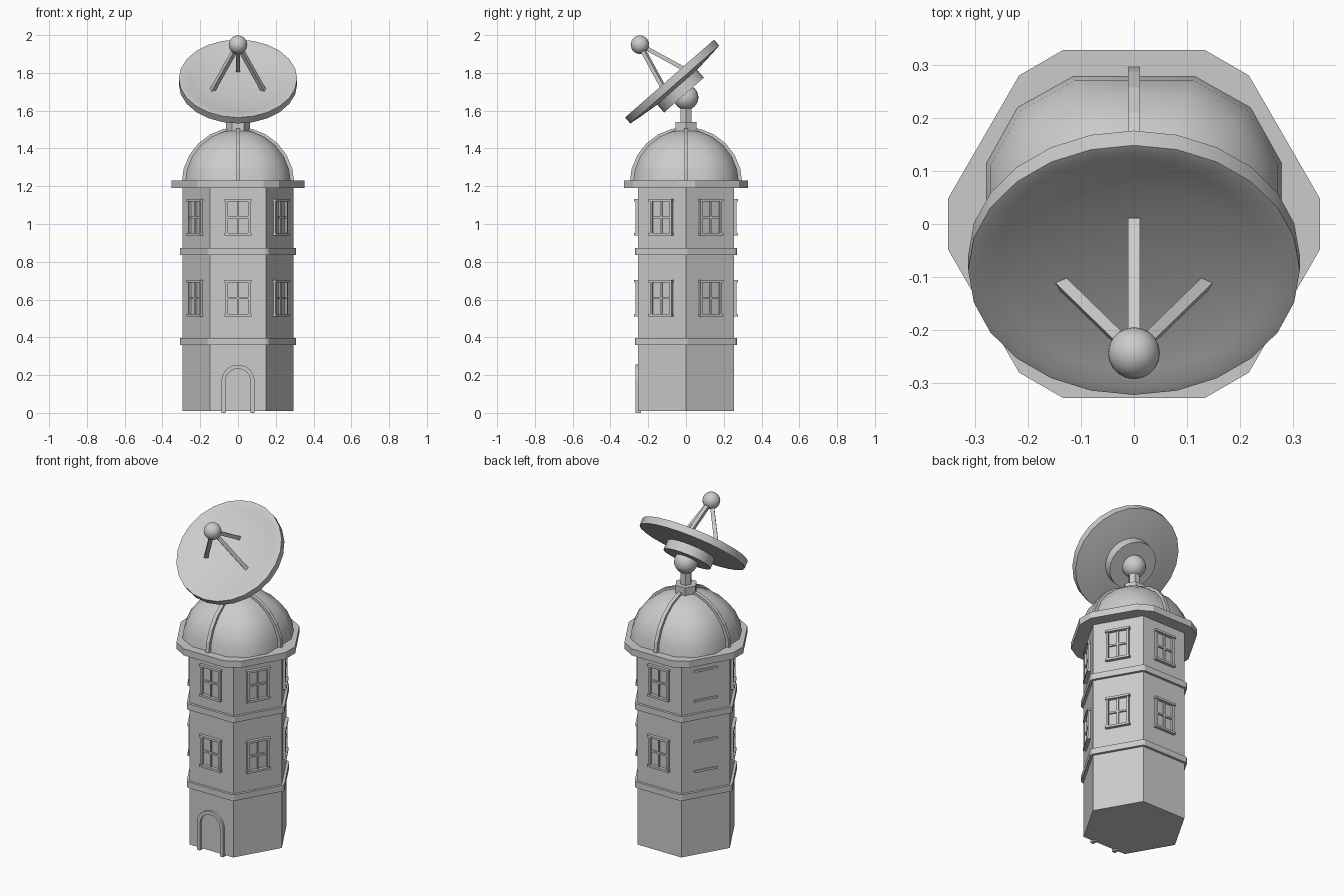
import bpy, bmesh
from math import sin, cos, pi, radians, sqrt
from mathutils import Vector, Matrix

if "Cube" in bpy.data.objects:
    bpy.data.objects.remove(bpy.data.objects["Cube"])


def finish(name, bm, smooth=False, matrix=None):
    bmesh.ops.recalc_face_normals(bm, faces=bm.faces)
    if matrix:
        bm.transform(matrix)
    me = bpy.data.meshes.new(name)
    bm.to_mesh(me)
    bm.free()
    ob = bpy.data.objects.new(name, me)
    bpy.context.collection.objects.link(ob)
    if smooth:
        bpy.ops.object.select_all(action='DESELECT')
        ob.select_set(True)
        bpy.context.view_layer.objects.active = ob
        bpy.ops.object.shade_smooth_by_angle(angle=radians(40))
    return ob


def add_box(bm, center, size, rot=None):
    m = Matrix.Translation(center) @ (rot or Matrix()) @ Matrix.Diagonal((*size, 1))
    bmesh.ops.create_cube(bm, size=1, matrix=m)


def hexagon(apothem, chamfer=0):
    r = apothem * 2 / sqrt(3)
    pts = [Vector((r * cos(i * pi / 3), r * sin(i * pi / 3))) for i in range(6)]
    if not chamfer:
        return pts
    out = []
    for i, p in enumerate(pts):
        for q in (pts[i - 1], pts[(i + 1) % 6]):
            out.append(p + (q - p).normalized() * chamfer)
    return out


def extrude(bm, pts, vec):
    """Closed polygon of 3D points pulled along vec."""
    f = bm.faces.new([bm.verts.new(p) for p in pts])
    new = bmesh.ops.extrude_face_region(bm, geom=[f], use_keep_orig=True)['geom']
    bmesh.ops.translate(bm, vec=vec, verts=[v for v in new if isinstance(v, bmesh.types.BMVert)])


def prism(name, pts, z0, z1):
    bm = bmesh.new()
    extrude(bm, [(p[0], p[1], z0) for p in pts], (0, 0, z1 - z0))
    return finish(name, bm)


def ball(name, center, r):
    bm = bmesh.new()
    bmesh.ops.create_uvsphere(bm, u_segments=20, v_segments=12, radius=r)
    return finish(name, bm, True, Matrix.Translation(center))


def lathe(name, profile, n, matrix):
    """Profile of (radius, height), starting and ending on the axis."""
    bm = bmesh.new()
    rings = []
    for r, z in profile:
        k = n if r else 1
        rings.append([bm.verts.new((r * cos(2 * pi * i / n), r * sin(2 * pi * i / n), z)) for i in range(k)])
    for a, b in zip(rings, rings[1:]):
        for i in range(n):
            j = (i + 1) % n
            vs = [a[i % len(a)], a[j % len(a)], b[j % len(b)], b[i % len(b)]]
            bm.faces.new(list(dict.fromkeys(vs)))
    return finish(name, bm, True, matrix)


# hexagonal tower, string courses and cornice
AP = 0.255
prism("tower_body", hexagon(AP), 0.01, 1.2)
for i, z in enumerate((0.36, 0.835)):
    prism(f"band_{i + 1}", hexagon(0.27, 0.01), z, z + 0.037)
prism("cornice", hexagon(0.328, 0.055), 1.19, 1.23)

# windows on every side, two storeys
for k in range(6):
    ang = radians(30 + 60 * k)
    d = AP - (0.012 if k == 2 else 0)
    for s, z in enumerate((0.607, 1.035)):
        bm = bmesh.new()
        for sy in (-1, 1):
            add_box(bm, (d, sy * 0.06, z), (0.026, 0.013, 0.17))
            add_box(bm, (d, 0, z + sy * 0.09), (0.038, 0.142, 0.013))
        add_box(bm, (d, 0, z), (0.018, 0.01, 0.17))
        add_box(bm, (d, 0, z), (0.018, 0.12, 0.01))
        finish(f"window_{k + 1}_{s + 1}", bm, False, Matrix.Rotation(ang, 4, 'Z'))

# arched door surround
bm = bmesh.new()


def arch(r):
    pts = [(r, 0.0)] + [(r * cos(pi * i / 12), 0.167 + r * sin(pi * i / 12)) for i in range(13)] + [(-r, 0.0)]
    return [(x, -0.268, z) for x, z in pts]


extrude(bm, arch(0.088) + arch(0.067)[::-1], (0, 0.03, 0))
finish("door_surround", bm)

# four-lobed dome
bm = bmesh.new()
N, RINGS, ZC = 16, 6, 1.215
rows = []
for j in range(RINGS):
    e = pi / 2 * j / RINGS
    row = []
    for i in range(N):
        t = 2 * pi * i / N
        r = (0.28 + 0.033 * abs(sin(2 * t))) * cos(e)
        row.append(bm.verts.new((r * cos(t), r * sin(t), ZC + 0.285 * sin(e))))
    rows.append(row)
top = bm.verts.new((0, 0, ZC + 0.285))
for a, b in zip(rows, rows[1:]):
    for i in range(N):
        bm.faces.new((a[i - 1], a[i], b[i], b[i - 1]))
for i in range(N):
    bm.faces.new((rows[-1][i - 1], rows[-1][i], top))
bm.faces.new(rows[0])
finish("dome", bm, True)

# ribs in the dome valleys
for k in range(4):
    bm = bmesh.new()
    es = [pi / 2 * j / RINGS for j in range(RINGS + 1)]
    pts = [(r * cos(e), -0.011, ZC + r * sin(e)) for r, seq in ((0.298, es), (0.265, es[::-1])) for e in seq]
    extrude(bm, pts, (0, 0.022, 0))
    finish(f"dome_rib_{k + 1}", bm, False, Matrix.Rotation(k * pi / 2, 4, 'Z'))

# mount: hexagonal cap, post and ball joint
prism("mount_cap", hexagon(0.056), 1.48, 1.54)
prism("mount_post", hexagon(0.028), 1.53, 1.66)
ball("ball_joint", (0, 0, 1.67), 0.066)

# tilted dish with back drum
M = Matrix.Translation((0, -0.087, 1.77)) @ Matrix.Rotation(radians(41.2), 4, 'X')
lathe("dish", [(0, -0.034), (0.10, -0.031), (0.19, -0.022), (0.26, -0.01), (0.295, 0), (0.313, 0),
               (0.313, -0.042), (0.25, -0.05), (0.15, -0.06), (0, -0.062)], 24, M)
lathe("dish_drum", [(0, -0.045), (0.14, -0.045), (0.14, -0.116), (0, -0.116)], 24, M)

# feed ball on three struts
tip = Vector((0, 0, 0.238))
ball("feed_ball", M @ tip, 0.049)
for k, foot in enumerate(((0.135, -0.06, -0.03), (-0.135, -0.06, -0.03), (0, 0.098, -0.03))):
    foot = Vector(foot)
    v = tip - foot
    bm = bmesh.new()
    add_box(bm, (foot + tip) / 2, (0.022, 0.022, v.length), v.to_track_quat('Z', 'Y').to_matrix().to_4x4())
    finish(f"feed_strut_{k + 1}", bm, False, M)
